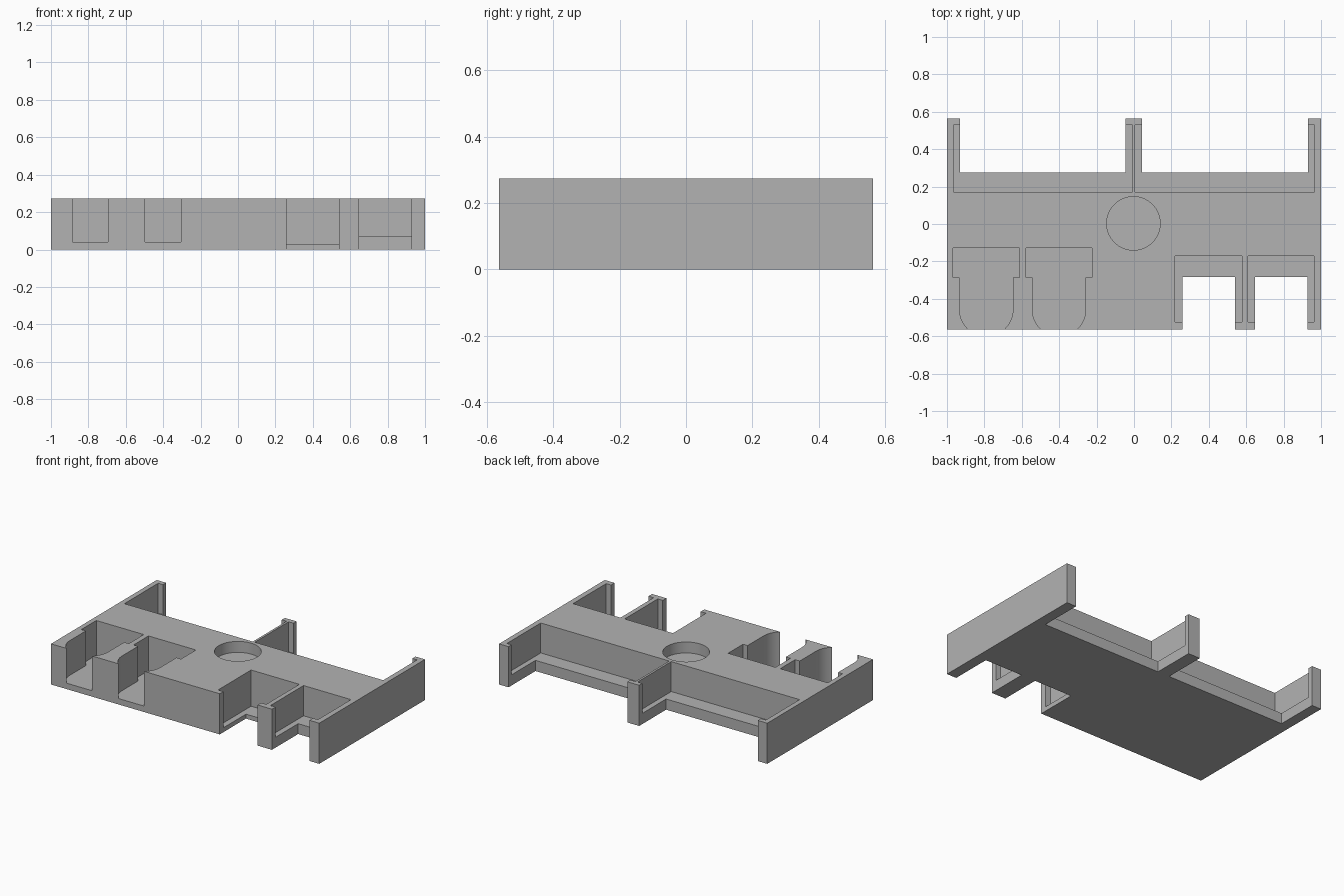
import bpy, bmesh, math

cube = bpy.data.objects.get("Cube")
if cube:
    bpy.data.objects.remove(cube, do_unlink=True)

grey = bpy.data.materials.new("mid grey")
grey.use_nodes = True
grey.diffuse_color = (0.45, 0.45, 0.45, 1)
grey.node_tree.nodes["Principled BSDF"].inputs["Base Color"].default_value = (0.45, 0.45, 0.45, 1)

HX, HY, TOP = 1.0, 0.563, 0.274
OVER = 0.1  # how far cutters pass the body


def prism(name, outline, z0, z1):
    """Upright solid from a counter-clockwise outline."""
    bm = bmesh.new()
    face = bm.faces.new([bm.verts.new((x, y, z0)) for x, y in outline])
    new = bmesh.ops.extrude_face_region(bm, geom=[face])["geom"]
    verts = [v for v in new if isinstance(v, bmesh.types.BMVert)]
    bmesh.ops.translate(bm, verts=verts, vec=(0, 0, z1 - z0))
    bmesh.ops.recalc_face_normals(bm, faces=bm.faces)
    mesh = bpy.data.meshes.new(name)
    bm.to_mesh(mesh)
    bm.free()
    mesh.materials.append(grey)
    obj = bpy.data.objects.new(name, mesh)
    bpy.context.collection.objects.link(obj)
    return obj


def rect(x0, x1, y0, y1):
    return [(x0, y0), (x1, y0), (x1, y1), (x0, y1)]


def arc(cx, cy, r, start, end, steps):
    return [(cx + r * math.cos(a), cy + r * math.sin(a))
            for a in (start + (end - start) * i / steps for i in range(steps + 1))]


tray = prism("holder_tray", rect(-HX, HX, -HY, HY), 0, TOP)


def cut(outline, floor):
    cutter = prism("cutter", outline, floor, TOP + OVER)
    cutter.hide_render = True
    mod = tray.modifiers.new("cut", "BOOLEAN")
    mod.operation = "DIFFERENCE"
    mod.solver = "EXACT"
    mod.object = cutter
    bpy.context.view_layer.objects.active = tray
    bpy.ops.object.modifier_apply(modifier=mod.name)
    bpy.data.objects.remove(cutter, do_unlink=True)


# Wide back bays: a lipped pocket with an open notch through the floor
for pocket, notch in (((-0.966, -0.009), (-0.93, -0.045)),
                      ((0.006, 0.964), (0.043, 0.929))):
    cut(rect(*pocket, 0.17, 0.53), 0.072)
    cut(rect(*notch, 0.276, HY + OVER), -OVER)

# Square front bays on the left side, each with its own floor height
for pocket, notch, floor in (((0.218, 0.578), (0.258, 0.541), 0.03),
                             ((0.609, 0.963), (0.647, 0.928), 0.07)):
    cut(rect(*pocket, -0.525, -0.172), floor)
    cut(rect(*notch, -HY - OVER, -0.284), -OVER)

# Round-nosed front pockets on the right side
for cx in (-0.79, -0.401):
    nose = arc(cx, -0.457, 0.143, math.pi, 2 * math.pi, 32)
    head = [(cx + 0.143, -0.287), (cx + 0.177, -0.287), (cx + 0.177, -0.128),
            (cx - 0.177, -0.128), (cx - 0.177, -0.287), (cx - 0.143, -0.287)]
    cut(nose + head, 0.04)

# Shallow round recess in the middle
cut(arc(-0.003, 0.003, 0.143, 0, 2 * math.pi, 64)[:-1], 0.2)

# Smooth the curved walls and keep the edges sharp
bpy.ops.object.select_all(action="DESELECT")
tray.select_set(True)
bpy.context.view_layer.objects.active = tray
bpy.ops.object.shade_smooth_by_angle(angle=math.radians(30))
